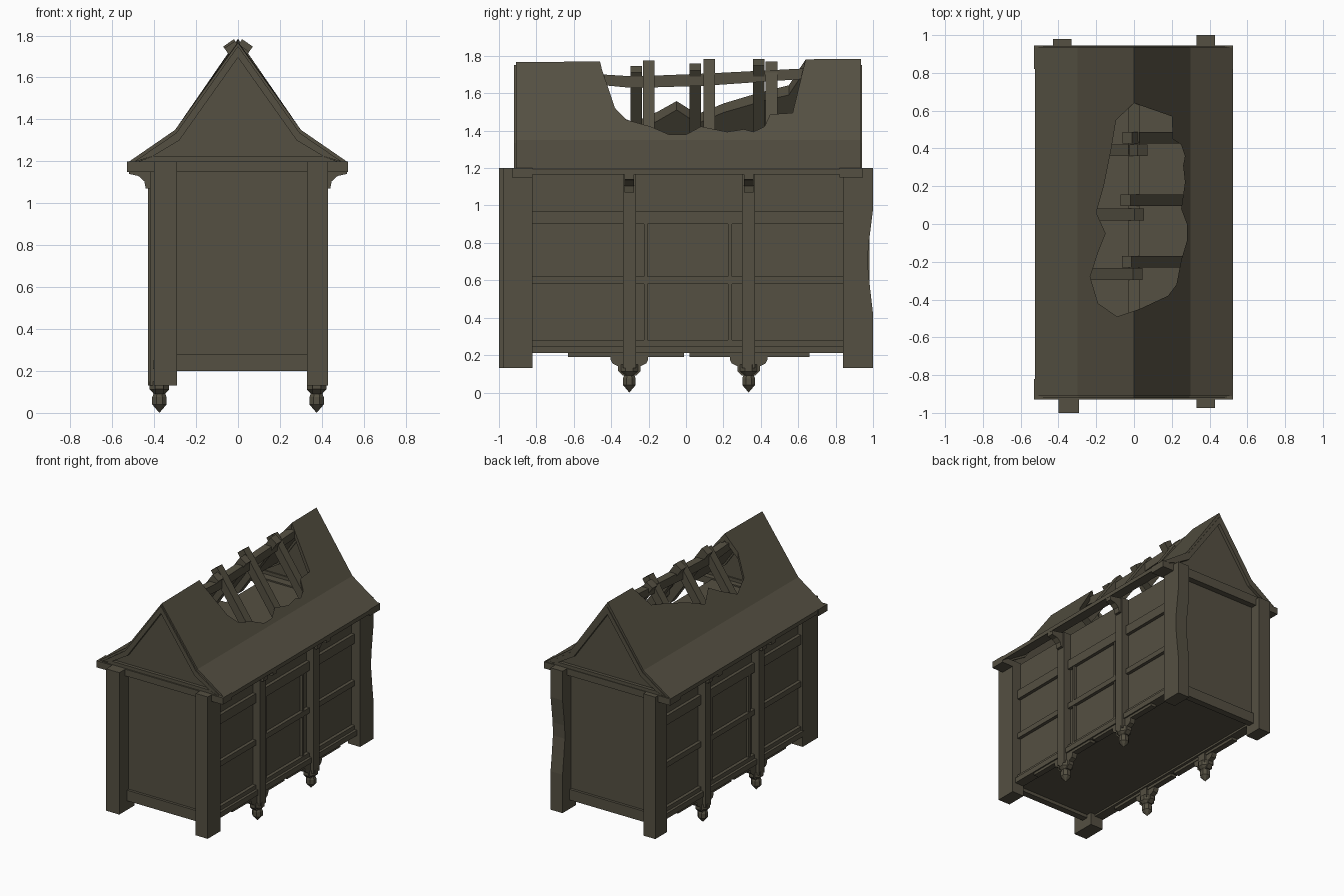
import bpy, bmesh, math
from mathutils import Vector

if "Cube" in bpy.data.objects:
    bpy.data.objects.remove(bpy.data.objects["Cube"])

wood = bpy.data.materials.new("weathered dark wood")
wood.diffuse_color = (0.09, 0.08, 0.054, 1)
wood.use_nodes = True
wood.node_tree.nodes["Principled BSDF"].inputs["Base Color"].default_value = wood.diffuse_color


def finish(name, bm):
    bmesh.ops.recalc_face_normals(bm, faces=bm.faces)
    me = bpy.data.meshes.new(name)
    bm.to_mesh(me)
    bm.free()
    me.materials.append(wood)
    ob = bpy.data.objects.new(name, me)
    bpy.context.collection.objects.link(ob)
    return ob


def prism(name, pts, axis, a, b):
    """Extrude a 2D outline along an axis, from a to b."""
    put = {'x': lambda p, d: (d, p[0], p[1]),
           'y': lambda p, d: (p[0], d, p[1]),
           'z': lambda p, d: (p[0], p[1], d)}[axis]
    bm = bmesh.new()
    lo = [bm.verts.new(put(p, a)) for p in pts]
    hi = [bm.verts.new(put(p, b)) for p in pts]
    bm.faces.new(lo)
    bm.faces.new(hi)
    n = len(pts)
    for i in range(n):
        j = (i + 1) % n
        bm.faces.new((lo[i], lo[j], hi[j], hi[i]))
    return finish(name, bm)


def box(name, x0, x1, y0, y1, z0, z1):
    return prism(name, [(x0, y0), (x1, y0), (x1, y1), (x0, y1)], 'z', z0, z1)


def lathe(name, profile, x, y, n=8):
    """Faceted turned piece; the last profile point is the tip."""
    bm = bmesh.new()
    rings = [[bm.verts.new((x + r * math.cos(math.tau * (k + .5) / n),
                            y + r * math.sin(math.tau * (k + .5) / n), z))
              for k in range(n)] for r, z in profile[:-1]]
    tip = bm.verts.new((x, y, profile[-1][1]))
    bm.faces.new(rings[0])
    for r0, r1 in zip(rings, rings[1:]):
        for k in range(n):
            bm.faces.new((r0[k], r0[(k + 1) % n], r1[(k + 1) % n], r1[k]))
    for k in range(n):
        bm.faces.new((rings[-1][k], rings[-1][(k + 1) % n], tip))
    return finish(name, bm)


def mirrored(half):
    """Complete an outline whose right half runs eave to ridge."""
    return half + [(-x, z) for x, z in reversed(half) if x != 0]


# Body and end trim
box("wall_body", -.36, .36, -.89, .90, .225, 1.19)
for name, y0, y1, e0, e1 in (("front", -.91, -.86, -.93, -.82),
                             ("back", .87, .92, .82, .945)):
    box(name + "_bottom_beam", -.35, .35, y0, y1, .20, .28)
    box(name + "_eave_beam", -.53, .525, e0, e1, 1.15, 1.2)

# Corner posts, the back right one worn away
box("front_left_post", -.40, -.29, -1, -.82, .13, 1.2)
box("front_right_post", .33, .43, -.975, -.82, .13, 1.2)
box("back_left_post", -.43, -.33, .84, .98, .13, 1.2)
prism("back_right_post", [(.84, .13), (1, .13), (1, .42), (.985, .55), (.972, .68),
                          (.975, .78), (1, .98), (1, 1.2), (.84, 1.2)], 'x', .33, .43)

# Long side framing, the same on both sides
BRACKET = [(.41, 1.07), (.44, 1.07), (.447, 1.105), (.475, 1.13),
           (.52, 1.14), (.52, 1.17), (.41, 1.19)]
PENDANT = [(.05, .15), (.05, .112), (.03, .092), (.037, .075), (.037, .04), (.001, 0)]
for s, side in ((1, "right"), (-1, "left")):
    def sbox(name, x0, x1, y0, y1, z0, z1):
        return box(side + "_" + name, s * x0, s * x1, y0, y1, z0, z1)
    for z0, z1 in ((.90, .97), (.58, .62), (.25, .28)):
        sbox("rail", .35, .385, -.83, .85, z0, z1)
    sbox("sill", .33, .405, -.83, .85, .21, .25)
    sbox("valance", .35, .395, -.63, -.01, .19, .22)
    sbox("valance", .35, .395, .02, .66, .19, .22)
    for y0 in (-.225, .225):
        sbox("window_stud", .35, .38, y0, y0 + .02, .27, .91)
    for y in (-.303, .335):
        sbox("stud", .34, .42, y - .035, y + .035, .13, 1.19)
        prism(side + "_bracket", [(s * x, z) for x, z in BRACKET], 'y', y - .025, y + .025)
        apron = [(.10, .20), (.10, .175), (.09, .155), (.06, .14), (.06, .115), (.035, .09)]
        prism(side + "_pendant_apron",
              [(y + d, z) for d, z in apron] + [(y - d, z) for d, z in reversed(apron)],
              'x', s * .355, s * .395)
        lathe(side + "_pendant", PENDANT, s * .375, y)

# Roof shell with a ragged hole
roof = prism("roof", [(.525, 1.165), (.525, 1.195), (.3, 1.35), (0, 1.775), (-.3, 1.35),
                      (-.525, 1.195), (-.525, 1.165), (-.285, 1.315), (0, 1.72),
                      (.285, 1.315)], 'y', -.91, .935)
for v in roof.data.vertices:                 # ridge rises a little to the back
    if v.co.z > 1.7:
        v.co.z += .01 * v.co.y
HOLE = [(0, .64), (.2, .57), (.205, .45), (.25, .42), (.27, .36), (.26, .31), (.27, .22),
        (.25, .08), (.28, 0), (.28, -.09), (.25, -.19), (.225, -.32), (.18, -.38),
        (.03, -.45), (-.09, -.49), (-.19, -.42), (-.232, -.28), (-.19, -.15),
        (-.15, -.05), (-.2, .06), (-.16, .2), (-.12, .4), (-.095, .55)]
cutter = prism("hole_cutter", HOLE, 'z', 1.25, 2)
cutter.hide_render = True
mod = roof.modifiers.new("hole", 'BOOLEAN')
mod.operation, mod.solver, mod.object = 'DIFFERENCE', 'EXACT', cutter
bpy.context.view_layer.objects.active = roof
bpy.ops.object.modifier_apply(modifier=mod.name)
bpy.data.objects.remove(cutter)

# Gables: recessed panel inside a frame that follows the roof
OUTER = [(.50, 1.195), (.295, 1.335), (0, 1.75)]
INNER = [(.405, 1.225), (.28, 1.30), (0, 1.695)]
for name, y0, y1, p0, p1 in (("front", -.92, -.86, -.895, -.87),
                             ("back", .88, .94, .89, .915)):
    prism(name + "_gable_panel", mirrored(OUTER), 'y', p0, p1)
    for s in (1, -1):
        strip = [(s * x, z) for x, z in OUTER + INNER[::-1]]
        prism(name + "_gable_board", strip, 'y', y0, y1)
    prism(name + "_gable_base", [(.5, 1.19), (.405, 1.225), (-.405, 1.225), (-.5, 1.19)],
          'y', y0, y1)

# Ridge beam
prism("ridge_beam", [(-.52, 1.65), (-.28, 1.628), (.1, 1.64), (.68, 1.68), (.68, 1.735),
                     (.1, 1.705), (-.28, 1.69), (-.52, 1.705)], 'x', -.03, .03)

# Bare rafters crossing at the ridge
down = Vector((.572, -.82))
norm = Vector((.82, .572))
for s, y, slip in ((1, -.2, .01), (1, .125, 0), (1, .457, .015),
                   (-1, -.265, .045), (-1, .05, .03), (-1, .39, 0)):
    top = Vector((-.045, 1.765)) + down * slip
    end = top + down * (.56 - slip)
    w = norm * .031
    prism("rafter", [(s * p.x, p.y) for p in (top + w, end + w, end - w, top - w)],
          'y', y - .031, y + .031)
